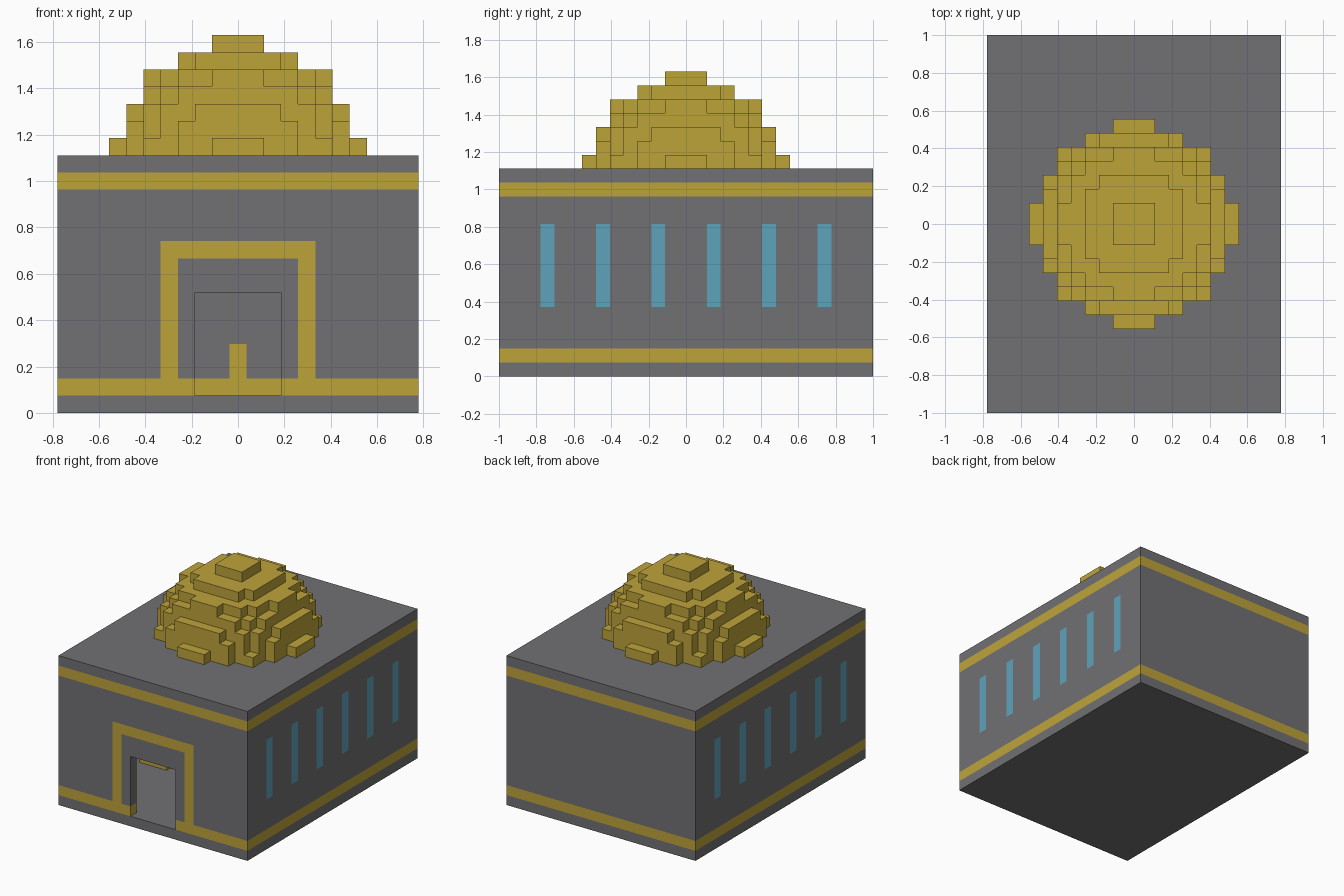
import bpy
import bmesh
from mathutils import Vector

cube = bpy.data.objects.get("Cube")
if cube:
    bpy.data.objects.remove(cube, do_unlink=True)

U = 2 / 27  # one block


def material(name, rgb):
    mat = bpy.data.materials.new(name)
    mat.use_nodes = True
    mat.diffuse_color = (*rgb, 1)
    bsdf = mat.node_tree.nodes["Principled BSDF"]
    bsdf.inputs["Base Color"].default_value = (*rgb, 1)
    bsdf.inputs["Roughness"].default_value = 0.8
    return mat


GREY, GOLD, BLUE = 0, 1, 2
materials = [
    material("grey_stone", (0.165, 0.16, 0.17)),
    material("gold", (0.515, 0.371, 0.042)),
    material("blue_glass", (0.114, 0.366, 0.497)),
]


def block_object(name, cells, colour):
    """Skin a set of unit blocks, then merge flat faces of one colour."""
    bm = bmesh.new()
    corners = {}

    def corner(p):
        key = tuple(round(c * 2) for c in p)
        if key not in corners:
            corners[key] = bm.verts.new(p * U)
        return corners[key]

    for cell in cells:
        middle = Vector(cell) + Vector((0, 0, 0.5))
        for axis in range(3):
            for sign in (-1, 1):
                n = Vector((0, 0, 0))
                n[axis] = sign
                if tuple(int(a + b) for a, b in zip(cell, n)) in cells:
                    continue
                a = Vector((0, 0, 0))
                a[(axis + 1) % 3] = 0.5
                b = n.cross(a)
                c = middle + n / 2
                face = bm.faces.new([corner(c + s * a + t * b)
                                     for s, t in ((-1, -1), (1, -1), (1, 1), (-1, 1))])
                face.material_index = colour(cell, n)
    bmesh.ops.dissolve_limit(bm, angle_limit=0.01, verts=bm.verts[:],
                             edges=bm.edges[:], delimit={'MATERIAL'})
    mesh = bpy.data.meshes.new(name)
    bm.to_mesh(mesh)
    bm.free()
    for mat in materials:
        mesh.materials.append(mat)
    obj = bpy.data.objects.new(name, mesh)
    bpy.context.collection.objects.link(obj)
    return obj


def all_gold(cell, n):
    return GOLD


# Hollow hall with a doorway through the front wall
def is_wall(i, j, k):
    doorway = j == -13 and abs(i) <= 2 and 1 <= k <= 6
    return (abs(i) == 10 or abs(j) == 13 or k in (0, 14)) and not doorway


def hall_colour(cell, n):
    i, j, k = cell
    # Trim bands around the walls
    if k in (1, 13):
        return GOLD
    # Frame around the doorway
    if j == -13 and ((abs(i) == 4 and 1 <= k <= 9) or (k == 9 and abs(i) <= 4)):
        return GOLD
    # Tall narrow windows on both sides
    if abs(i) == 10 and abs(j) in (2, 6, 10) and 5 <= k <= 10:
        return BLUE
    # Upright mark inside, on the back wall
    if j == 13 and i == 0 and k in (2, 3) and n.y < 0:
        return GOLD
    return GREY


hall = {(i, j, k) for i in range(-10, 11) for j in range(-13, 14)
        for k in range(15) if is_wall(i, j, k)}
block_object("hall", hall, hall_colour)

# Stepped dome on the roof: the upper half of a ball of blocks
ball = range(-7, 8)
dome = {(i, j, k + 14) for i in ball for j in ball for k in range(1, 8)
        if i * i + j * j + k * k <= 51}
block_object("dome", dome, all_gold)

# Low benches inside, one on each side of the aisle
for side, name in ((1, "left_bench"), (-1, "right_bench")):
    bench = {(side * i, -3, 1) for i in range(6, 9)}
    block_object(name, bench, all_gold)
